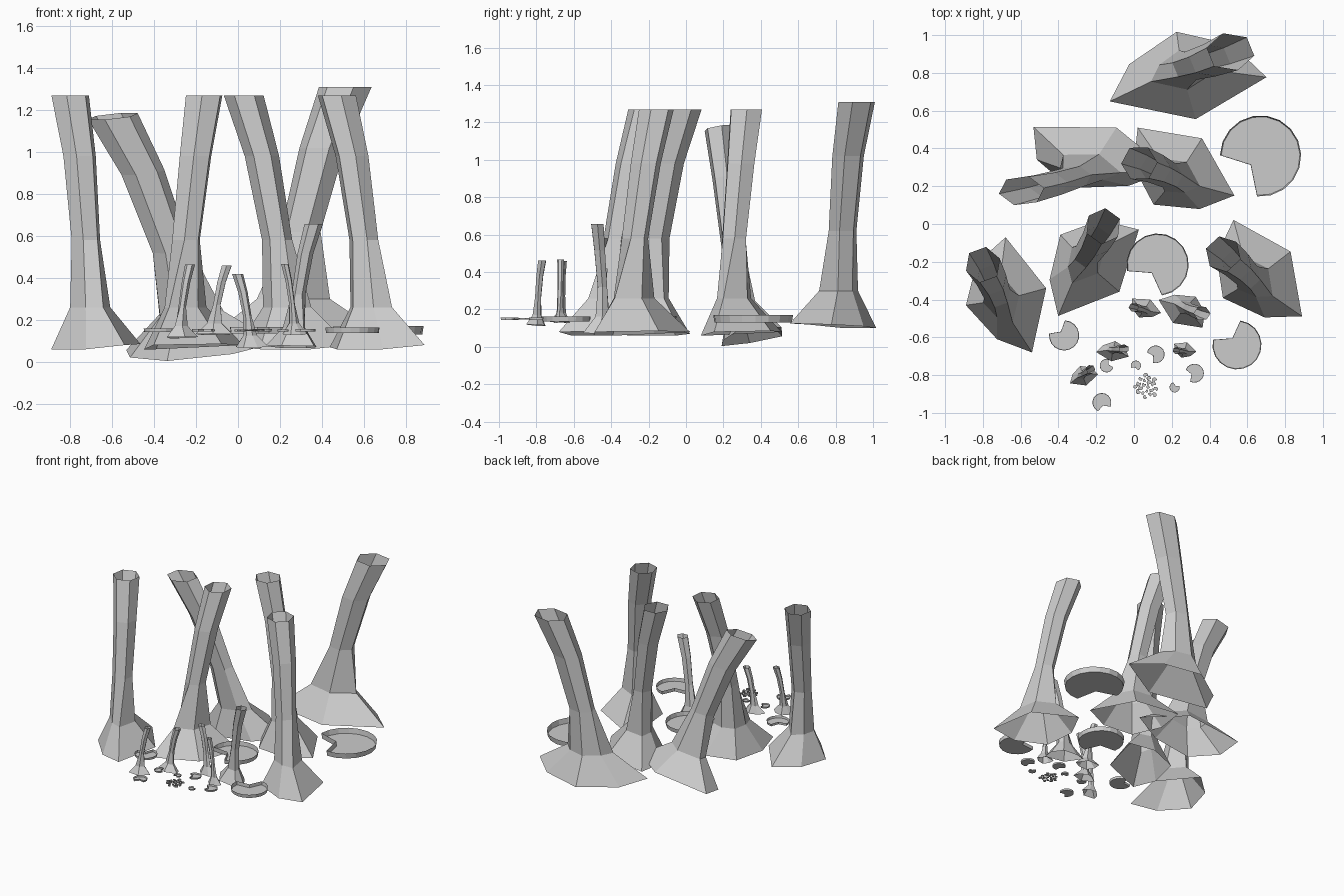
import bpy, bmesh, math, random
from mathutils import Matrix, Vector, Euler

cube = bpy.data.objects.get("Cube")
if cube:
    bpy.data.objects.remove(cube)

grey = bpy.data.materials.new("plain_grey")
grey.use_nodes = True
grey.diffuse_color = (0.6, 0.6, 0.6, 1)
grey.node_tree.nodes["Principled BSDF"].inputs["Base Color"].default_value = (0.6, 0.6, 0.6, 1)


def finish(bm, name):
    mesh = bpy.data.meshes.new(name)
    bm.to_mesh(mesh)
    bm.free()
    mesh.materials.append(grey)
    obj = bpy.data.objects.new(name, mesh)
    bpy.context.collection.objects.link(obj)
    return obj


# Trunk: an irregular six-sided flared foot under a leaning hollow tube
FOOT = [(0.01, 0.32, 0.01), (0.225, 0.05, 0.015), (0.15, -0.29, 0.01),
        (-0.035, -0.22, -0.01), (-0.2, -0.04, -0.01), (-0.145, 0.18, 0)]
TUBE = [(-0.035, 0.02, 0.51, 0.072), (-0.065, 0.095, 0.91, 0.082), (-0.11, 0.175, 1.2, 0.095)]


def trunk(name, place, turn, scale, tilt=(0, 0, 0)):
    rings = [[Vector(p) for p in FOOT]]
    rings.append([Vector((p[0] * 0.45 - 0.02, p[1] * 0.42 - 0.01, 0.19)) for p in FOOT])
    for x, y, z, r in TUBE:
        angles = [math.radians(80 - 60 * i) for i in range(6)]
        rings.append([Vector((x + r * math.cos(a), y + r * math.sin(a), z)) for a in angles])
    matrix = (Matrix.Translation(place) @ Euler(tilt).to_matrix().to_4x4()
              @ Matrix.Diagonal((*scale, 1)) @ Matrix.Rotation(math.radians(turn), 4, "Z"))
    bm = bmesh.new()
    loops = [[bm.verts.new(matrix @ p) for p in ring] for ring in rings]
    for low, high in zip(loops, loops[1:]):
        for i in range(6):
            j = (i + 1) % 6
            bm.faces.new((low[j], low[i], high[i], high[j]))
    finish(bm, name)


# Lily pad: a notched shallow dish with a slightly flaring rim
def pad(name, x, y, r, notch, z=0.15, sides=14):
    gap = 43
    points = []
    for i in range(sides + 1):
        a = math.radians(notch + gap + (360 - 2 * gap) * i / sides)
        points.append((r * math.cos(a), r * math.sin(a)))
    a = math.radians(notch)
    points.append((0.33 * r * math.cos(a), 0.33 * r * math.sin(a)))
    depth = min(0.04, 0.004 + 0.17 * r)
    bm = bmesh.new()
    floor = [bm.verts.new((x + 0.97 * px, y + 0.97 * py, z - depth / 2)) for px, py in points]
    rim = [bm.verts.new((x + px, y + py, z + depth / 2)) for px, py in points]
    bm.faces.new(floor[::-1])
    for i in range(len(points)):
        j = (i + 1) % len(points)
        bm.faces.new((floor[i], floor[j], rim[j], rim[i]))
    finish(bm, name)


# Large trunks
one = (1, 1, 1)
trunk("trunk_front_right", (-0.69, -0.39, 0.07), 0, one)
trunk("trunk_centre", (-0.245, -0.2, 0.07), -56, one)
trunk("trunk_front_left", (0.64, -0.278, 0.07), 22.5, one)
trunk("trunk_middle", (0.226, 0.266, 0.07), 42, one)
trunk("trunk_back", (0.27, 0.8, 0.11), -92, (1.35, 1.08, 1))
trunk("trunk_tilted", (-0.22, 0.34, 0.05), 51, (1.28, 0.85, 0.97), (0.16, -0.1, 0))

# Small trunks
trunk("small_trunk_tall", (0.27, -0.45, 0.07), -139, (0.46, 0.4, 0.49))
trunk("small_trunk_outer", (-0.27, -0.8, 0.115), -85, (0.25, 0.25, 0.29))
trunk("small_trunk_inner", (-0.11, -0.67, 0.13), -112, (0.28, 0.25, 0.275))
trunk("small_trunk_bent", (0.055, -0.45, 0.07), 48, (0.28, 0.25, 0.29))
trunk("small_trunk_side", (0.265, -0.67, 0.13), 58, (0.2, 0.2, 0.28))

# Lily pads, largest first
PADS = [(0.67, 0.36, 0.215, 222), (0.125, -0.215, 0.165, 235), (0.545, -0.64, 0.13, 125),
        (-0.37, -0.59, 0.08, 130), (0.32, -0.79, 0.05, 200), (0.115, -0.69, 0.047, 210),
        (-0.17, -0.945, 0.05, 290), (-0.145, -0.75, 0.036, 30), (0.01, -0.75, 0.027, 250),
        (0.215, -0.865, 0.027, 60)]
for n, (x, y, r, notch) in enumerate(PADS):
    pad(f"lily_pad_{n + 1}", x, y, r, notch)

# Cluster of tiny pads
random.seed(4)
for n in range(20):
    a = n * 2.4
    d = 0.062 * math.sqrt((n + 0.5) / 20)
    pad(f"tiny_pad_{n + 1}", 0.065 + d * math.cos(a), -0.862 + d * math.sin(a),
        random.uniform(0.008, 0.014), random.uniform(0, 360), 0.15, 8)
